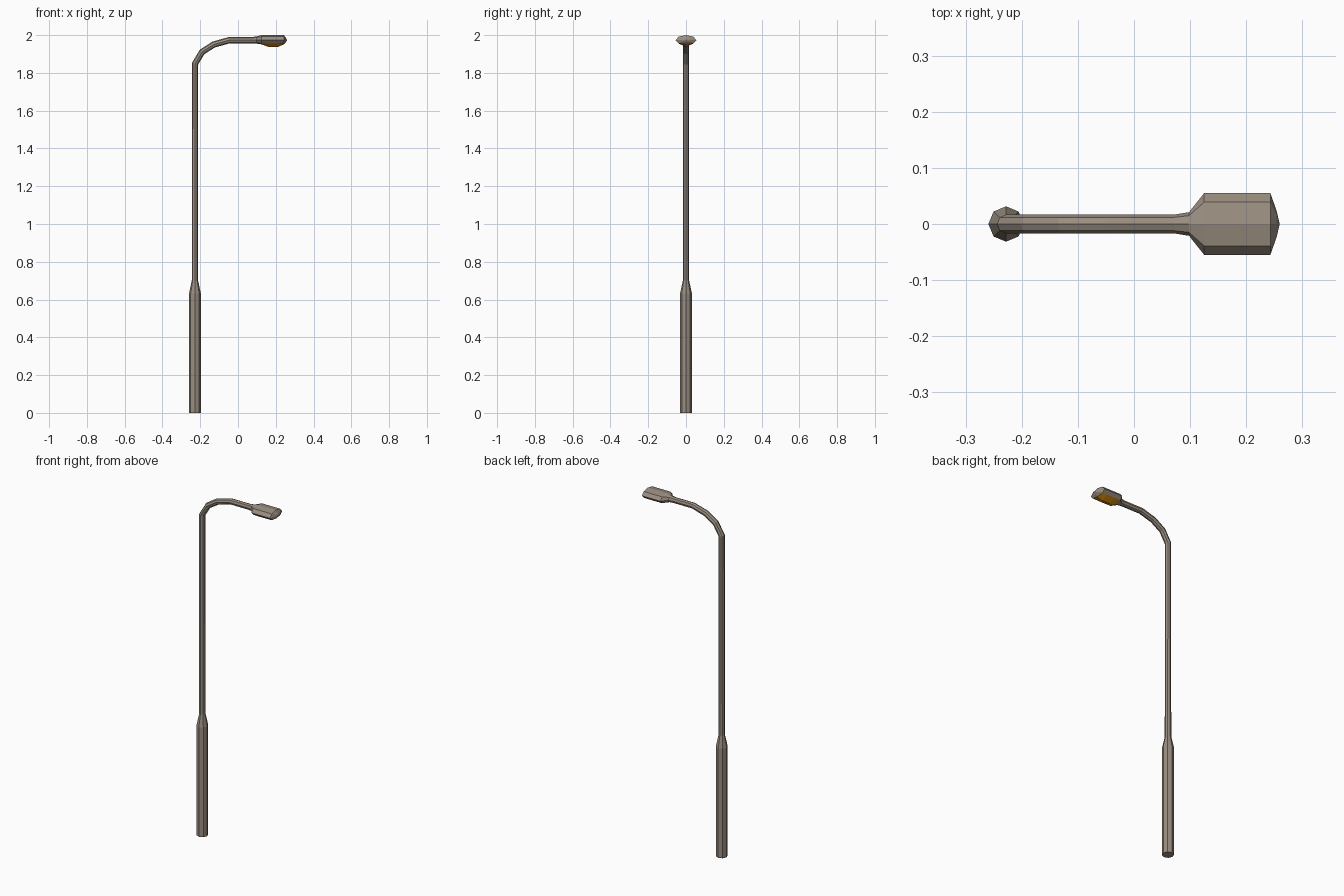
import bpy, bmesh, math
from mathutils import Vector

if "Cube" in bpy.data.objects:
    bpy.data.objects.remove(bpy.data.objects["Cube"])


def material(name, rgb):
    m = bpy.data.materials.new(name)
    m.diffuse_color = (*rgb, 1)
    m.use_nodes = True
    m.node_tree.nodes["Principled BSDF"].inputs["Base Color"].default_value = m.diffuse_color
    return m


GREY = material("warm grey metal", (0.32, 0.268, 0.215))
ORANGE = material("amber lens", (0.85, 0.32, 0.005))


def loft(name, rings, mats):
    """Skin a list of equal-length point rings and cap both ends."""
    bm = bmesh.new()
    vs = [[bm.verts.new(p) for p in r] for r in rings]
    n = len(vs[0])
    for a, b in zip(vs, vs[1:]):
        for i in range(n):
            j = (i + 1) % n
            bm.faces.new((a[i], a[j], b[j], b[i]))
    bm.faces.new(vs[0])
    bm.faces.new(vs[-1])
    bmesh.ops.recalc_face_normals(bm, faces=bm.faces)
    me = bpy.data.meshes.new(name)
    bm.to_mesh(me)
    bm.free()
    for m in mats:
        me.materials.append(m)
    ob = bpy.data.objects.new(name, me)
    bpy.context.collection.objects.link(ob)
    return ob


def octagon(x, z, tilt, ry, up, down=None, keel=None):
    """Eight-sided section, tilt 0 = pole going up, 90 = arm going to +x."""
    a = math.radians(tilt)
    v = Vector((-math.cos(a), 0, math.sin(a)))
    down = up if down is None else down
    keel = down if keel is None else keel
    pts = []
    for k in range(8):
        t = k * math.pi / 4
        s = math.sin(t)
        r = up if s > 0 else keel if k == 6 else down
        pts.append(Vector((x, 0, z)) + Vector((0, ry * math.cos(t), 0)) + v * s * r)
    return pts


# Pole with thick base, taper and bent arm
path = [(-0.228, 0, 0, 0.0315), (-0.228, 0.632, 0, 0.0315), (-0.228, 0.70, 0, 0.0168),
        (-0.228, 1.848, 16, 0.0168), (-0.190, 1.911, 45, 0.0168),
        (-0.129, 1.950, 66, 0.0168), (-0.047, 1.973, 82, 0.0168),
        (0.075, 1.973, 90, 0.0168)]
loft("pole_and_arm", [octagon(x, z, t, r, r) for x, z, t, r in path], [GREY])

# Lamp head: neck flare, flattened body with bulging underside, blunt nose
head = [(0.07, 0.0165, 0.0165, 0.0165, 0.0165), (0.098, 0.021, 0.020, 0.018, 0.018),
        (0.125, 0.055, 0.027, 0.024, 0.022), (0.160, 0.055, 0.027, 0.025, 0.035),
        (0.213, 0.055, 0.027, 0.025, 0.035), (0.243, 0.055, 0.027, 0.024, 0.022),
        (0.254, 0.024, 0.012, 0.010, 0.010), (0.259, 0.003, 0.002, 0.002, 0.002)]
lamp = loft("lamp_head",
            [octagon(x, 1.973, 90, ry, u, d, k) for x, ry, u, d, k in head],
            [GREY, ORANGE])

# Amber lens: the downward faces of the body
for f in lamp.data.polygons:
    if f.normal.z < -0.8 and 0.125 < f.center.x < 0.243 and abs(f.center.y) < 0.035:
        f.material_index = 1
